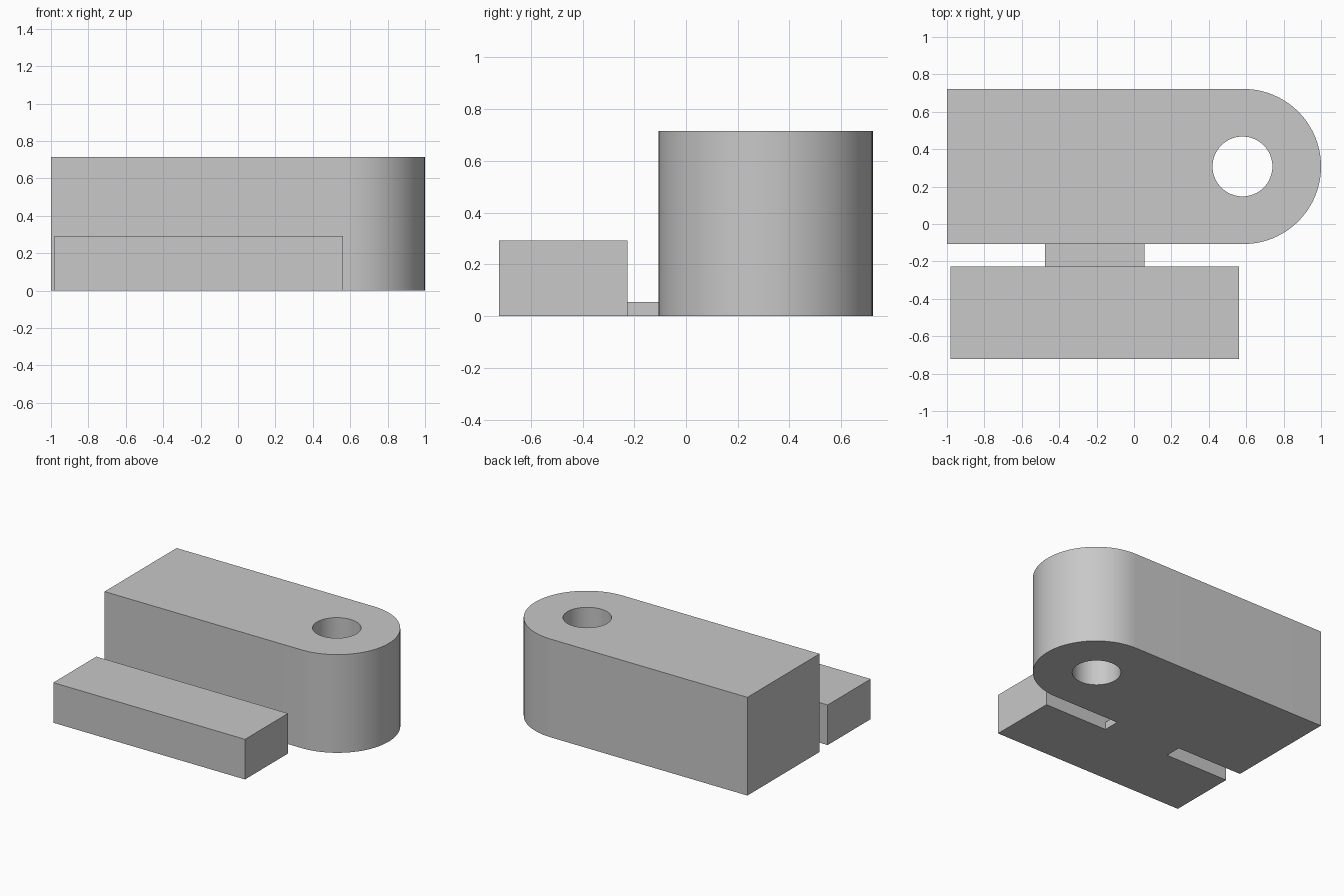
import bpy
import bmesh
from math import sin, cos, pi, radians

cube = bpy.data.objects.get("Cube")
if cube:
    bpy.data.objects.remove(cube, do_unlink=True)

# Single plain grey
grey = bpy.data.materials.new("plain_grey")
grey.use_nodes = True
colour = (0.58, 0.58, 0.58, 1)
grey.diffuse_color = colour
grey.node_tree.nodes["Principled BSDF"].inputs["Base Color"].default_value = colour


def prism(name, loops, height):
    """Extrude an outline, with optional hole loops, up from the ground."""
    bm = bmesh.new()
    edges = []
    for loop in loops:
        verts = [bm.verts.new((x, y, 0)) for x, y in loop]
        edges += [bm.edges.new((v, verts[i - 1])) for i, v in enumerate(verts)]
    bmesh.ops.triangle_fill(bm, edges=edges, use_beauty=True)
    out = bmesh.ops.extrude_face_region(bm, geom=bm.faces[:], use_keep_orig=True)
    top = [g for g in out["geom"] if isinstance(g, bmesh.types.BMVert)]
    bmesh.ops.translate(bm, verts=top, vec=(0, 0, height))
    bmesh.ops.recalc_face_normals(bm, faces=bm.faces[:])
    mesh = bpy.data.meshes.new(name)
    bm.to_mesh(mesh)
    bm.free()
    mesh.materials.append(grey)
    obj = bpy.data.objects.new(name, mesh)
    bpy.context.collection.objects.link(obj)
    return obj


def arc(cx, cy, r, start, sweep, steps):
    angles = [start + sweep * i / steps for i in range(steps + 1)]
    return [(cx + r * cos(a), cy + r * sin(a)) for a in angles]


def rect(x0, x1, y0, y1):
    return [(x0, y0), (x1, y0), (x1, y1), (x0, y1)]


# Tall arm with a rounded end and a through hole
front, back = -0.107, 0.722
radius = (back - front) / 2
mid = (front + back) / 2
end = 1 - radius
outline = [(-1, back), (-1, front)] + arc(end, mid, radius, -pi / 2, pi, 48)
hole = arc(0.58, mid, 0.16, 0, 2 * pi, 64)[:-1]
arm = prism("rounded_arm", [outline, hole], 0.715)

# Thin tie and low front bar
prism("connecting_tie", [rect(-0.475, 0.055, -0.227, front)], 0.055)
prism("front_bar", [rect(-0.982, 0.562, -0.722, -0.227)], 0.292)

# Smooth the curved walls, keep the rims sharp
bpy.ops.object.select_all(action="DESELECT")
arm.select_set(True)
bpy.context.view_layer.objects.active = arm
bpy.ops.object.shade_smooth_by_angle(angle=radians(30))
